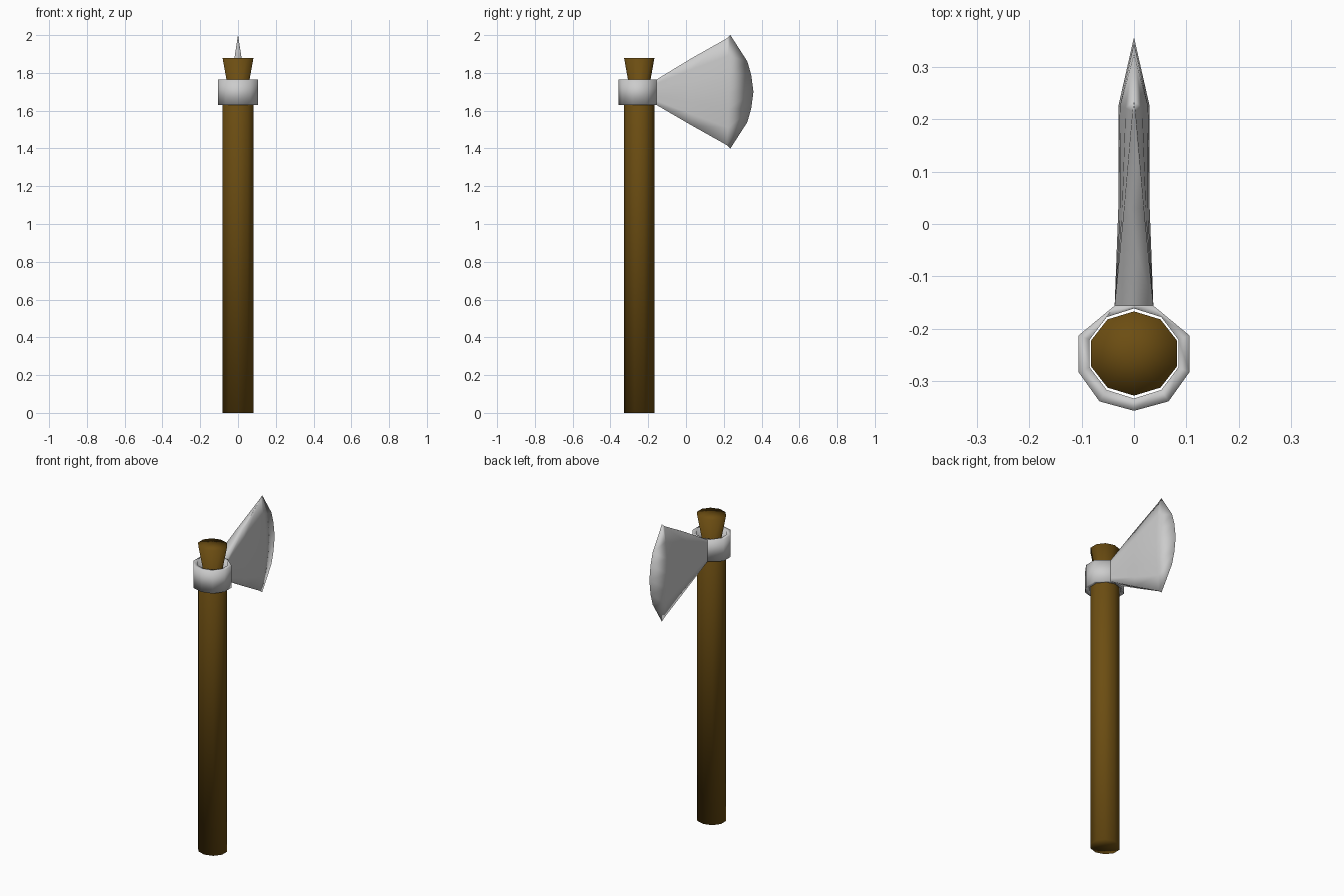
import bpy, math

if "Cube" in bpy.data.objects:
    bpy.data.objects.remove(bpy.data.objects["Cube"])

SIDES = 10
CY = -0.2475  # handle axis


def make_object(name, verts, faces, colour=None):
    mesh = bpy.data.meshes.new(name)
    mesh.from_pydata(verts, [], faces)
    obj = bpy.data.objects.new(name, mesh)
    bpy.context.collection.objects.link(obj)
    # consistent outward normals, smooth shading
    bpy.context.view_layer.objects.active = obj
    obj.select_set(True)
    bpy.ops.object.mode_set(mode='EDIT')
    bpy.ops.mesh.select_all(action='SELECT')
    bpy.ops.mesh.remove_doubles(threshold=0.0005)
    bpy.ops.mesh.normals_make_consistent(inside=False)
    bpy.ops.object.mode_set(mode='OBJECT')
    bpy.ops.object.shade_smooth()
    obj.select_set(False)
    if colour:
        mat = bpy.data.materials.new(name + "_material")
        mat.diffuse_color = colour
        mat.use_nodes = True
        mat.node_tree.nodes["Principled BSDF"].inputs["Base Color"].default_value = mat.diffuse_color
        mesh.materials.append(mat)
    return obj


def ring(rx, ry, z):
    return [(rx * math.cos(a), CY + ry * math.sin(a), z)
            for a in (-math.pi / 2 + k * 2 * math.pi / SIDES for k in range(SIDES))]


def bridge(a, b, n):
    return [(a * n + i, a * n + (i + 1) % n, b * n + (i + 1) % n, b * n + i)
            for i in range(n)]


# Handle: straight shaft, pinched inside the collar, flared at the top
levels = [(1.0, 0.0), (1.0, 1.645), (0.6, 1.70), (1.0, 1.88)]
verts, faces = [], []
for s, z in levels:
    verts += ring(0.0862 * s, 0.0805 * s, z)
for k in range(len(levels) - 1):
    faces += bridge(k, k + 1, SIDES)
for k, z in ((0, 0.0), (3, 1.88)):
    centre = len(verts)
    verts.append((0, CY, z))
    faces += [(k * SIDES + i, k * SIDES + (i + 1) % SIDES, centre) for i in range(SIDES)]
make_object("handle", verts, faces, (0.15, 0.075, 0.006, 1))

# Collar: hollow band that pinches in where it meets the blade
Z0, Z1 = 1.63, 1.765
half = [(0.066, -0.339), (0.106, -0.283), (0.106, -0.213), (0.037, -0.156)]
outline = [(0, -0.357)] + half + [(0, -0.152)] + [(-x, y) for x, y in reversed(half)]
verts = [(x, y, z) for z in (Z0, Z1) for x, y in outline]
verts += ring(0.089, 0.086, Z1) + ring(0.089, 0.086, Z0)
faces = [f for k in range(4) for f in bridge(k, (k + 1) % 4, SIDES)]
make_object("collar", verts, faces)

# Blade: columns of (y, z, half thickness) running from lower to upper edge
ROWS = 7


def straight_column(y, low, high, mid_t, edge_t):
    col = []
    for i in range(ROWS):
        u = i / (ROWS - 1)
        t = mid_t + (edge_t - mid_t) * abs(2 * u - 1)
        col.append((y, low + (high - low) * u, t))
    return col


def mirrored_column(upper):
    return [(y, 1.70 - dz, t) for y, dz, t in reversed(upper[1:])] + \
           [(y, 1.70 + dz, t) for y, dz, t in upper]


columns = [
    straight_column(-0.156, Z0, Z1, 0.037, 0.037),
    straight_column(0.03, 1.522, 1.878, 0.030, 0.019),
    mirrored_column([(0.225, 0, 0.03), (0.224, 0.09, 0.027),
                     (0.222, 0.19, 0.016), (0.215, 0.282, 0.003)]),
    mirrored_column([(0.357, 0, 0), (0.345, 0.09, 0), (0.325, 0.16, 0), (0.235, 0.30, 0)]),
]
verts, faces = [], []
for side in (1, -1):
    verts += [(side * t, y, z) for col in columns for y, z, t in col]
N = len(columns) * ROWS
for c in range(len(columns) - 1):
    a, b = c * ROWS, (c + 1) * ROWS
    for r in range(ROWS - 1):
        for o in (0, N):
            faces.append((o + a + r, o + b + r, o + b + r + 1, o + a + r + 1))
    # upper and lower edge strips
    for r in (0, ROWS - 1):
        last = c == len(columns) - 2
        faces.append((a + r, b + r, a + r + N) if last
                     else (a + r, b + r, b + r + N, a + r + N))
# weld the cutting edge
edge = (len(columns) - 1) * ROWS + N
faces = [tuple(i - N if i >= edge else i for i in f) for f in faces]
make_object("blade", verts, faces)
